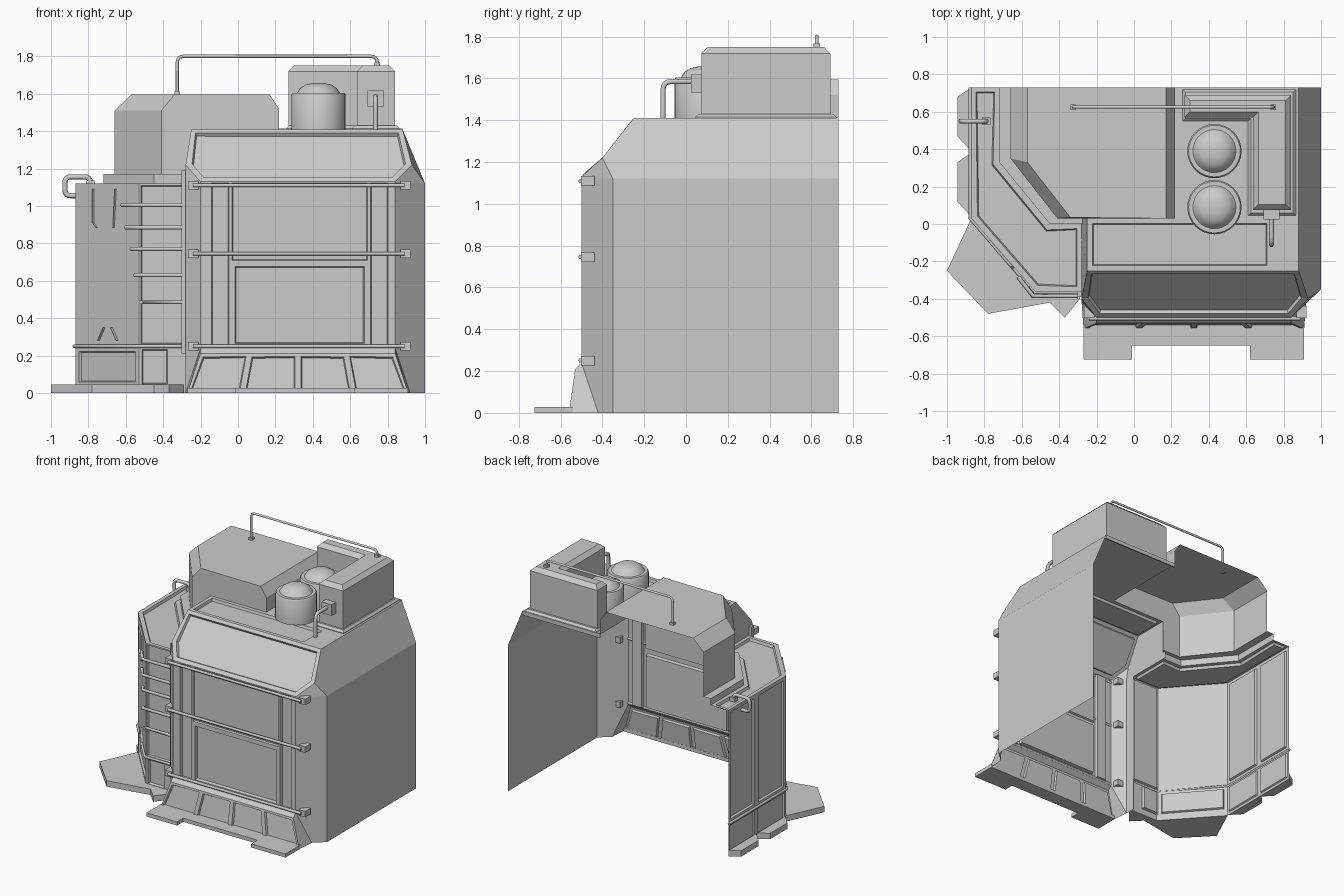
import bpy, bmesh, math
from mathutils import Vector as V

if "Cube" in bpy.data.objects:
    bpy.data.objects.remove(bpy.data.objects["Cube"])


def finish(name, bm, angle=None):
    me = bpy.data.meshes.new(name)
    bm.to_mesh(me)
    bm.free()
    ob = bpy.data.objects.new(name, me)
    bpy.context.collection.objects.link(ob)
    if angle:
        bpy.ops.object.select_all(action='DESELECT')
        bpy.context.view_layer.objects.active = ob
        ob.select_set(True)
        bpy.ops.object.shade_smooth_by_angle(angle=math.radians(angle))
    return ob


def sheet(name, faces, centre=(0, .25, .7)):
    """Open shell. Each face is (points, margin, depth); margin makes a recessed panel."""
    bm, shared, sunk = bmesh.new(), {}, []
    for pts, margin, depth in faces:
        vs = []
        for p in pts:
            key = tuple(round(c, 4) for c in p)
            if key not in shared:
                shared[key] = bm.verts.new(key)
            vs.append(shared[key])
        f = bm.faces.new(vs)
        f.normal_update()
        if f.normal.dot(f.calc_center_median() - V(centre)) < 0:
            f.normal_flip()
        if margin:
            sunk.append((f, margin, depth))
    for f, margin, depth in sunk:
        bmesh.ops.inset_individual(bm, faces=[f], thickness=margin)
        bmesh.ops.inset_individual(bm, faces=[f], thickness=.008, depth=-depth)
    return finish(name, bm)


def prism(name, outline, z0, z1, bevel=0):
    bm = bmesh.new()
    f = bm.faces.new([bm.verts.new((x, y, z0)) for x, y in outline])
    f.normal_update()
    if f.normal.z < 0:
        f.normal_flip()
    ext = bmesh.ops.extrude_face_region(bm, geom=[f], use_keep_orig=True)['geom']
    top = [g for g in ext if isinstance(g, bmesh.types.BMFace)]
    for v in top[0].verts:
        v.co.z = z1 - bevel
    bmesh.ops.recalc_face_normals(bm, faces=bm.faces)
    if bevel:
        bmesh.ops.inset_individual(bm, faces=top, thickness=bevel * 1.4, depth=bevel)
    return finish(name, bm)


def box(name, c, s):
    x, y = c[0], c[1]
    a, b = s[0] / 2, s[1] / 2
    return prism(name, [(x-a, y-b), (x+a, y-b), (x+a, y+b), (x-a, y+b)],
                 c[2] - s[2] / 2, c[2] + s[2] / 2)


def tube(name, pts, r, bend=0):
    pts = [V(p) for p in pts]
    path = [pts[0]]
    for a, p, b in zip(pts, pts[1:], pts[2:]):
        if bend:
            s, e = p + (a-p).normalized() * bend, p + (b-p).normalized() * bend
            path += [s*(1-t)**2 + p*2*t*(1-t) + e*t*t for t in (0, .25, .5, .75, 1)]
        else:
            path.append(p)
    path.append(pts[-1])
    cu = bpy.data.curves.new(name, 'CURVE')
    cu.dimensions, cu.bevel_depth, cu.bevel_resolution = '3D', r, 1
    cu.use_fill_caps = True
    sp = cu.splines.new('POLY')
    sp.points.add(len(path) - 1)
    for q, p in zip(sp.points, path):
        q.co = (*p, 1)
    bpy.context.collection.objects.link(bpy.data.objects.new(name, cu))


# Main shell: corner points shared by front, slope, chamfers and sides
C, D = (.84, -.5, 1.13), (-.2, -.5, 1.13)
B, A = (.84, -.5, .24), (-.2, -.5, .24)
P, R, S = (.93, -.4, 1.22), (.88, -.25, 1.41), (1, -.35, 1.12)
Q, L, T = (-.28, -.4, 1.22), (-.25, -.25, 1.41), (-.28, -.42, 1.12)
sheet("main_shell", [
    ([D, C, P, R, L, Q], .035, .02),
    ([C, P, S], 0, 0),
    ([B, C, S, (1, -.35, 0), (.92, -.42, 0)], 0, 0),
    ([S, (1, .73, 1.12), (1, .73, 0), (1, -.35, 0)], 0, 0),
    ([S, P, R, (.88, .73, 1.41), (1, .73, 1.12)], 0, 0),
    ([A, D, T, (-.28, -.42, 0)], 0, 0),
    ([D, Q, T], 0, 0),
    ([T, (-.28, -.34, 1.12), (-.28, -.34, 0), (-.28, -.42, 0)], 0, 0),
    ([T, Q, L, (-.25, .03, 1.41), (-.28, .03, 1.12)], 0, 0),
])

# Roof with long recessed tray
def flat(x0, x1, y0, y1, z):
    return [(x0, y0, z), (x1, y0, z), (x1, y1, z), (x0, y1, z)]
sheet("roof", [(flat(-.25, .74, -.25, .03, 1.41), .04, .02),
               (flat(.74, .88, -.25, .03, 1.41), 0, 0),
               (flat(.22, .88, .03, .73, 1.41), 0, 0)])
box("roof_back_edge", (.55, .725, 1.4), (.66, .01, .03))

# Front wall: side strips, upper field and window
def front(x0, x1, z0, z1):
    return [(x0, -.5, z0), (x1, -.5, z0), (x1, -.5, z1), (x0, -.5, z1)]
sheet("front_wall", [
    (front(-.2, -.15, .24, 1.13), 0, 0),
    (front(-.15, -.04, .24, 1.13), .012, .02),
    (front(-.04, .7, .7, 1.13), .012, .012),
    (front(-.04, .7, .24, .7), .035, .025),
    (front(.7, .81, .24, 1.13), .012, .02),
    (front(.81, .84, .24, 1.13), 0, 0)])

# Flared skirt with four recessed panels
skirt = []
for i in range(4):
    a, b = i / 4, (i + 1) / 4
    xa, xb, ua, ub = -.27 + 1.18*a, -.27 + 1.18*b, -.2 + 1.04*a, -.2 + 1.04*b
    skirt += [([(xa, -.56, 0), (xb, -.56, 0), (ub, -.53, .21), (ua, -.53, .21)], .022, .015),
              ([(ua, -.53, .21), (ub, -.53, .21), (ub, -.5, .24), (ua, -.5, .24)], 0, 0)]
for xb, xt, xc in ((-.27, -.2, -.28), (.91, .84, .92)):
    skirt.append(([(xb, -.56, 0), (xt, -.53, .21), (xt, -.5, .24), (xc, -.42, 0)], 0, 0))
sheet("front_skirt", skirt)
prism("front_step", [(-.27, -.725), (-.01, -.725), (-.01, -.65), (.62, -.65), (.62, -.725),
                     (.91, -.725), (.91, -.54), (-.27, -.54)], 0, .028)

# Rails across the front with end clips
for z in (.25, .745, 1.11):
    tube("front_rail", [(-.24, -.505, z), (.89, -.505, z)], .011)
    for x in (-.24, .895):
        box("rail_clip", (x, -.47, z), (.055, .065, .045))

# Left wing wall: side, diagonal and ladder faces, above a low base band
def dg(x):
    return .03 - (x + .87) / .34 * .39
def wall(a, b, z0, z1, c=None):
    c = c or b
    return [(*a, z0), (*b, z0), (*c, z1), (*a, z1)]
s0, s1, s2 = (-.87, .73), (-.87, .39), (-.87, .03)
k, e, u = (-.53, -.36), (-.28, -.36), (-.64, dg(-.64))
sheet("left_wing_wall", [
    (wall(s0, s1, .25, 1.12), .04, .015), (wall(s1, s2, .25, 1.12), .04, .015),
    (wall(s0, s1, 0, .25), .03, .01), (wall(s1, s2, 0, .25), .03, .01),
    (wall(s2, k, .25, 1.12, u), 0, 0),
    ([(*k, .25), (*u, 1.12), (*k, 1.12)], 0, 0),
    (wall(k, e, .25, 1.12), .015, .012),
    (wall(s2, k, .03, .25), .04, .015),
    (wall(k, (-.36, -.36), .03, .25), .025, .02),
    (wall((-.36, -.36), e, 0, .25), 0, 0)], (-.3, .3, .6))
tube("base_trim", [(-.875, .73, .25), (-.875, .03, .25), (-.535, -.365, .25), (-.28, -.365, .25)], .01)

# Wing ledge, plinth and upper housing
outer = [s0, s2, k, e]
inner = [(-.72, .73), (-.72, .33), (-.45, 0), (-.28, 0)]
hull = [(-.66, .73), (-.66, .35), (-.41, .03), (-.25, .03)]
at = lambda pts, z: [(x, y, z) for x, y in pts]
sheet("wing_ledge", [(at(outer, 1.12) + at(inner, 1.12)[::-1], .035, .02)], (-.4, .2, .6))
plinth = []
for i in range(3):
    plinth.append((wall(inner[i], inner[i+1], 1.12, 1.17)[:2] +
                   [(*inner[i+1], 1.17), (*inner[i], 1.17)], 0, 0))
    plinth.append((at(inner[i:i+2], 1.17) + at(hull[i:i+2][::-1], 1.17), 0, 0))
sheet("housing_plinth", plinth, (-.1, .6, .9))
lo, mid = at(hull, 1.17), at(hull, 1.51)
t1, t2, t3 = (-.57, .73, 1.595), (-.57, .33, 1.595), (-.34, .035, 1.595)
r0, r1, r2 = (.22, .03, 1.41), (.22, .03, 1.52), (.17, .03, 1.595)
back = lambda p: (p[0], .73, p[2])
sheet("upper_housing", [
    ([lo[0], lo[1], mid[1], mid[0]], 0, 0), ([lo[1], lo[2], mid[2], mid[1]], 0, 0),
    ([lo[2], lo[3], (-.25, .03, 1.41), r0, r1, r2, t3, mid[2]], 0, 0),
    ([mid[0], mid[1], t2, t1], 0, 0), ([mid[1], mid[2], t3, t2], 0, 0),
    ([t1, t2, t3, r2, back(r2)], 0, 0), ([r1, r2, back(r2), back(r1)], 0, 0),
    ([r0, r1, back(r1), back(r0)], 0, 0)], (-.2, .4, 1.35))

# Ladder rungs and corner post
for z, x in ((1.005, -.62), (.885, -.6), (.77, -.57), (.63, -.55), (.485, -.52)):
    pts = [(x, dg(x) - .025, z)] + ([(-.54, -.385, z)] if x < -.545 else [(-.52, -.385, z)])
    tube("ladder_rung", pts + [(-.3, -.385, z)], .012)
box("corner_post", (-.292, -.375, .7), (.02, .03, .98))

# Small panels on the diagonal face
n = V((-.39, -.34, 0)).normalized()
def raised(name, xz, width, h):
    bm = bmesh.new()
    f = bm.faces.new([bm.verts.new(V((x, dg(x), z)) + n * .001) for x, z in xz])
    bmesh.ops.inset_individual(bm, faces=[f], thickness=width)
    bmesh.ops.delete(bm, geom=[f], context='FACES')
    ring = bmesh.ops.extrude_face_region(bm, geom=bm.faces[:])['geom']
    bmesh.ops.translate(bm, vec=n * h, verts=[g for g in ring if isinstance(g, bmesh.types.BMVert)])
    bmesh.ops.recalc_face_normals(bm, faces=bm.faces)
    finish(name, bm)
raised("wing_window_frame", [(-.77, .91), (-.75, .885), (-.66, .885), (-.65, 1.09), (-.77, 1.09)], .012, .012)
raised("wing_hatch_frame", [(-.74, .28), (-.64, .28), (-.67, .35), (-.71, .35)], .018, .015)

# Ground plates around the wing
prism("wing_step", [(-.87, .03), (-1, -.25), (-.78, -.48), (-.45, -.42), (-.53, -.35)], 0, .045)
prism("ladder_step", [(-.53, -.36), (-.45, -.42), (-.37, -.5), (-.29, -.4), (-.29, -.36)], 0, .045)
for y in (.38, .03):
    prism("side_foot", [(-.87, y + .35), (-.945, y + .3), (-.945, y + .09), (-.87, y + .01)], 0, .045)

# Roof cabinet, L-shaped with bevelled top
prism("roof_cabinet", [(.27, .69), (.27, .57), (.635, .57), (.635, .075), (.84, .075), (.84, .69)],
      1.41, 1.75, .03)
prism("cabinet_lip", [(.26, .72), (.26, .55), (.61, .55), (.61, .045), (.865, .045), (.865, .72)],
      1.405, 1.43, .015)

# Two domed tanks
for y in (.09, .39):
    bm = bmesh.new()
    prof = [(.145, 1.41), (.145, 1.595), (.138, 1.605), (.115, 1.605), (.11, 1.61),
            (.098, 1.63), (.07, 1.648), (.035, 1.656), (0, 1.658)]
    vs = [bm.verts.new((r, 0, z)) for r, z in prof]
    es = [bm.edges.new(p) for p in zip(vs, vs[1:])]
    bmesh.ops.spin(bm, geom=vs + es, cent=(0, 0, 0), axis=(0, 0, 1), angle=math.tau, steps=32)
    bmesh.ops.remove_doubles(bm, verts=bm.verts, dist=1e-4)
    bmesh.ops.recalc_face_normals(bm, faces=bm.faces)
    ob = finish("domed_tank", bm, 35)
    ob.location = (.43, y, 0)

# Pipes and their fittings
tube("cabinet_pipe", [(.735, -.11, 1.41), (.735, -.11, 1.585), (.735, .04, 1.585)], .014, .04)
box("pipe_fitting", (.735, .05, 1.575), (.085, .05, .085))
tube("top_rail", [(-.325, .625, 1.59), (-.325, .625, 1.8), (.745, .625, 1.8), (.745, .625, 1.74)], .009, .035)
for x, z in ((-.325, 1.6), (.745, 1.755)):
    box("rail_foot", (x, .625, z), (.03, .03, .025))
tube("side_pipe", [(-.79, .55, 1.11), (-.79, .55, 1.155), (-.925, .55, 1.155), (-.925, .55, 1.055),
                   (-.86, .55, 1.055)], .014, .03)
box("side_pipe_foot", (-.79, .55, 1.12), (.045, .04, .03))
